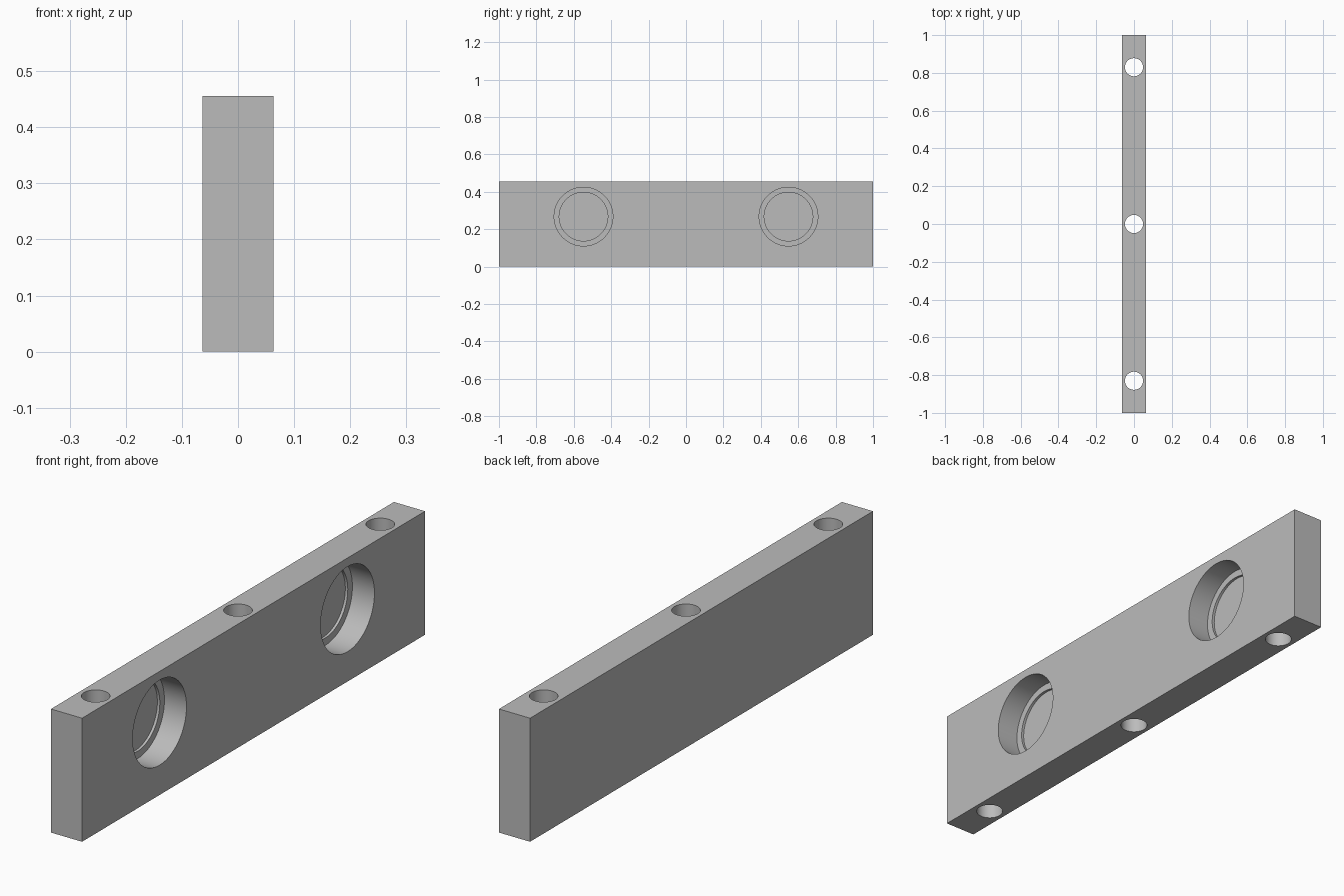
import bpy
from math import pi

cube = bpy.data.objects.get("Cube")
if cube:
    bpy.data.objects.remove(cube, do_unlink=True)

THICK, LENGTH, HEIGHT = 0.127, 2.0, 0.456
FACE = THICK / 2

grey = bpy.data.materials.new("plain grey")
grey.use_nodes = True
grey.diffuse_color = (0.5, 0.5, 0.5, 1)
grey.node_tree.nodes["Principled BSDF"].inputs["Base Color"].default_value = (0.5, 0.5, 0.5, 1)

# Rectangular bar standing on its long edge
bpy.ops.mesh.primitive_cube_add(size=1, location=(0, 0, HEIGHT / 2))
bar = bpy.context.object
bar.name = "bar"
bar.scale = (THICK, LENGTH, HEIGHT)
bpy.ops.object.transform_apply(location=True, scale=True)
bar.data.materials.append(grey)


def drill(name, radius, depth, location, rotation=(0, 0, 0)):
    """Subtract a round hole from the bar."""
    bpy.ops.mesh.primitive_cylinder_add(vertices=64, radius=radius, depth=depth,
                                        location=location, rotation=rotation)
    cutter = bpy.context.object
    cutter.name = name
    cutter.data.materials.append(grey)
    cut = bar.modifiers.new(name, 'BOOLEAN')
    cut.operation = 'DIFFERENCE'
    cut.solver = 'EXACT'
    cut.object = cutter
    bpy.context.view_layer.objects.active = bar
    bpy.ops.object.modifier_apply(modifier=cut.name)
    bpy.data.objects.remove(cutter, do_unlink=True)


# Three upright through holes
for y in (-0.83, 0, 0.83):
    drill("bolt_hole", 0.048, 1, (0, y, HEIGHT / 2))

# Two stepped round pockets in the +x face
for y in (-0.548, 0.548):
    for radius, depth in ((0.157, 0.09), (0.13, 0.1)):
        drill("pocket", radius, 2 * depth, (FACE, y, 0.267), (0, pi / 2, 0))

# Smooth hole walls, sharp rims
bpy.ops.object.select_all(action='DESELECT')
bar.select_set(True)
bpy.context.view_layer.objects.active = bar
bpy.ops.object.shade_smooth_by_angle(angle=pi / 6)
